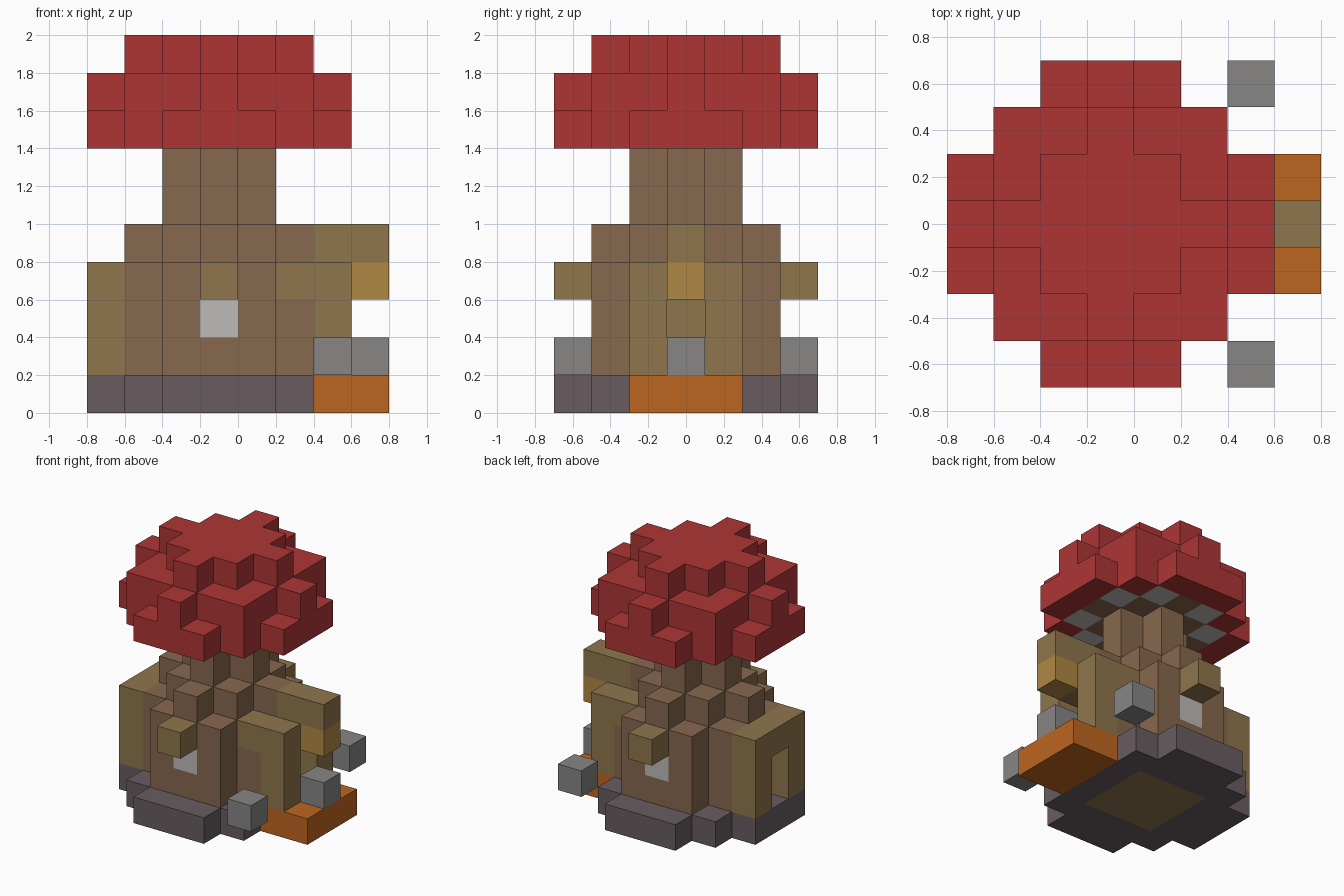
import bpy
import bmesh
from mathutils import Vector

if "Cube" in bpy.data.objects:
    bpy.data.objects.remove(bpy.data.objects["Cube"], do_unlink=True)

S = 0.2  # block size

# Flat colours
COLOURS = {
    "cap_red": (0.423, 0.036, 0.036),
    "stem_brown": (0.242, 0.138, 0.076),
    "timber": (0.275, 0.181, 0.074),
    "lantern_glow": (0.429, 0.250, 0.058),
    "foundation_grey": (0.138, 0.107, 0.119),
    "path_orange": (0.515, 0.130, 0.015),
    "stone_grey": (0.246, 0.237, 0.235),
    "pale_white": (0.515, 0.497, 0.479),
}
MATS = {}
for name, rgb in COLOURS.items():
    mat = bpy.data.materials.new(name)
    mat.use_nodes = True
    mat.diffuse_color = (*rgb, 1)
    bsdf = next(n for n in mat.node_tree.nodes if n.type == "BSDF_PRINCIPLED")
    bsdf.inputs["Base Color"].default_value = (*rgb, 1)
    bsdf.inputs["Roughness"].default_value = 0.9
    MATS[name] = mat

PARTS = {}  # part name -> {block: colour}


def fill(part, colour, us, vs, ks, rule=lambda u, v: True):
    """Fill a range of blocks, kept where the plan rule holds."""
    cells = PARTS.setdefault(part, {})
    for u in us:
        for v in vs:
            for k in ks:
                if rule(u, v):
                    cells[u, v, k] = colour


def span(a, b):
    return range(a, b + 1)


ALL = span(-3, 3)
ROUND = lambda u, v: abs(u) + abs(v) <= 3 and max(abs(u), abs(v)) <= 2
DIAMOND = lambda u, v: abs(u) + abs(v) <= 2
BROAD = lambda u, v: max(abs(u), abs(v)) <= 2 or min(abs(u), abs(v)) <= 1 and abs(u) + abs(v) <= 4
TIPPED = lambda u, v: max(abs(u), abs(v)) <= 2 or u == 0 or v == 0

# Foundation with an inner floor, and the path by the entrance
fill("foundation", "foundation_grey", span(-3, 2), ALL, [0], BROAD)
fill("foundation", "timber", span(-1, 1), span(-1, 1), [0])
fill("entrance_path", "path_orange", span(3, 4), span(-1, 1), [0])

# Stem: round house, stepped shoulder, narrow neck
fill("house_body", "stem_brown", ALL, ALL, span(1, 3), ROUND)
fill("house_body", "stem_brown", ALL, ALL, [4], DIAMOND)
fill("house_body", "stem_brown", ALL, ALL, span(5, 6), lambda u, v: abs(u) + abs(v) <= 1)
# Timber lintel set in the wall, and door panels behind both arches
fill("house_body", "timber", [2], span(-1, 1), [3])
for side in (-2, 2):
    fill("house_body", "timber", [side], [0], span(1, 2))
# Front and back windows with their awnings
for side, label in ((-1, "front"), (1, "back")):
    fill("house_body", "pale_white", [0], [2 * side], [2])
    fill(label + "_awning", "timber", [0], [3 * side], [3])

# Door arches on both ends
for u, label in ((3, "entrance_arch"), (-3, "rear_arch")):
    fill(label, "timber", [u], (-1, 1), span(1, 3))
    fill(label, "timber", [u], [0], [3])

# Beam with a hanging lantern
fill("lantern_beam", "timber", span(3, 4), [0], [4])
fill("lantern", "lantern_glow", [4], [0], [3])

# Loose stones
fill("left_step_stone", "stone_grey", [4], [0], [1])
fill("front_stone", "stone_grey", [3], [-3], [1])
fill("back_stone", "stone_grey", [3], [3], [1])

# Mushroom cap, with gills and pale spots underneath
fill("cap", "cap_red", ALL, ALL, [7], BROAD)
fill("cap", "cap_red", ALL, ALL, [8], TIPPED)
fill("cap", "cap_red", ALL, ALL, [9], DIAMOND)
fill("cap", "stem_brown", ALL, ALL, [7], DIAMOND)
fill("cap", "pale_white", ALL, ALL, [7], lambda u, v: sorted((abs(u), abs(v))) == [1, 2])

OCCUPIED = {cell for cells in PARTS.values() for cell in cells}


def build(name, cells):
    """Make one object from the exposed sides of its blocks."""
    bm = bmesh.new()
    colours = list(dict.fromkeys(cells.values()))
    for cell, colour in cells.items():
        centre = Vector((cell[0] * S - S / 2, cell[1] * S, (cell[2] + 0.5) * S))
        for axis in range(3):
            for sign in (-1, 1):
                near = list(cell)
                near[axis] += sign
                if tuple(near) in OCCUPIED:
                    continue
                n, a, b = Vector(), Vector(), Vector()
                n[axis] = sign
                a[(axis + 1) % 3] = 1
                b[(axis + 2) % 3] = sign
                corners = (-a - b, a - b, a + b, b - a)
                face = bm.faces.new([bm.verts.new(centre + (n + c) * S / 2) for c in corners])
                face.material_index = colours.index(colour)
    bmesh.ops.remove_doubles(bm, verts=bm.verts, dist=0.001)
    # Merge flat areas of one colour
    bmesh.ops.dissolve_limit(bm, angle_limit=0.01, verts=bm.verts, edges=bm.edges,
                             delimit={"MATERIAL"})
    mesh = bpy.data.meshes.new(name)
    bm.to_mesh(mesh)
    bm.free()
    for colour in colours:
        mesh.materials.append(MATS[colour])
    obj = bpy.data.objects.new(name, mesh)
    bpy.context.scene.collection.objects.link(obj)


for part, blocks in PARTS.items():
    build(part, blocks)
